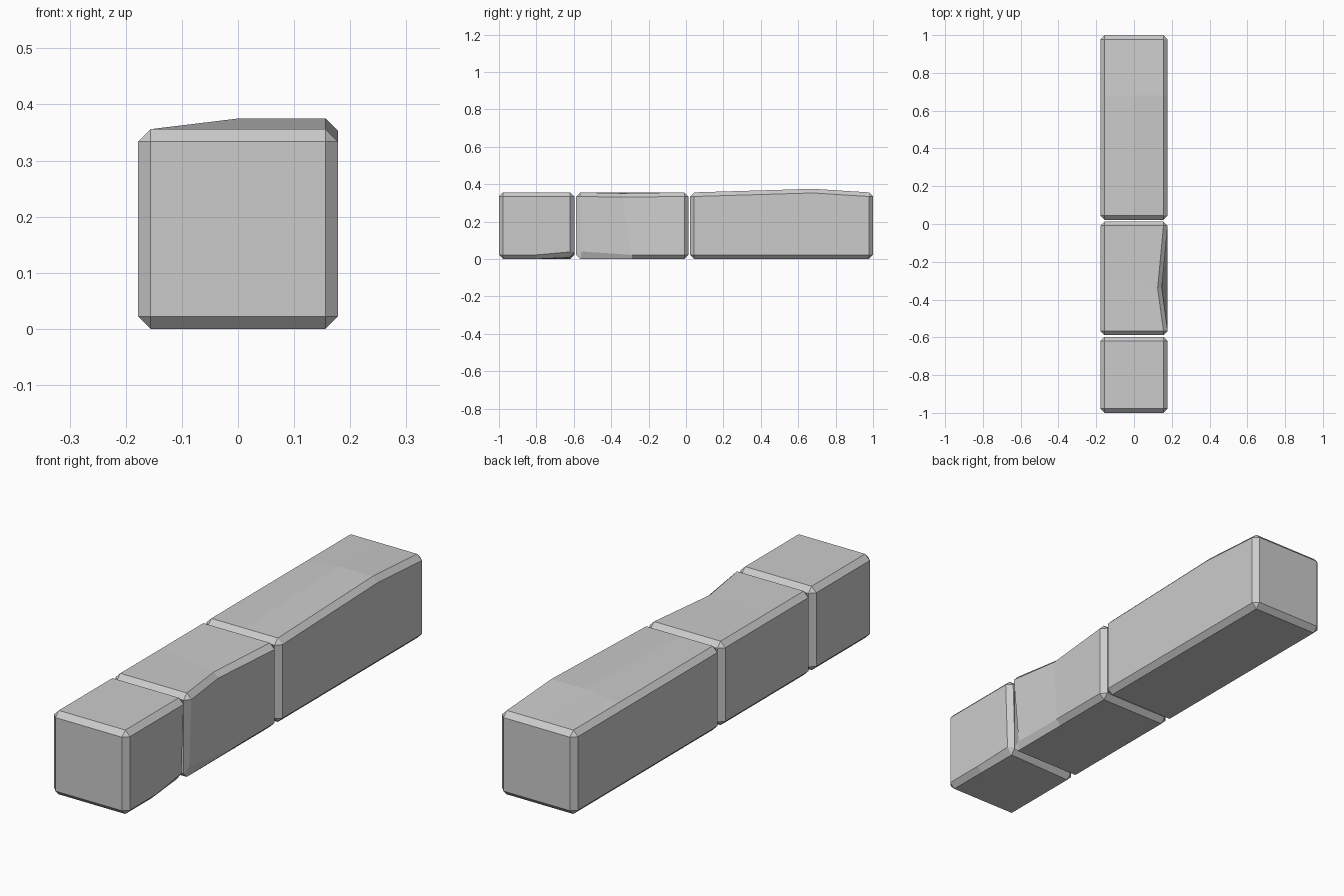
import bpy, bmesh
from mathutils import Vector

if "Cube" in bpy.data.objects:
    bpy.data.objects.remove(bpy.data.objects["Cube"])

W, H, C = 0.178, 0.356, 0.022   # half width, height, chamfer


def block(name, y0, y1, cuts, dents):
    """Chamfered box with loop cuts; dents = [(vertex position, offset)]."""
    bm = bmesh.new()
    bmesh.ops.create_cube(bm, size=1)
    for v in bm.verts:
        v.co = Vector((v.co.x * 2 * W, (y0 + y1) / 2 + v.co.y * (y1 - y0), (v.co.z + 0.5) * H))
    bmesh.ops.bevel(bm, geom=bm.edges[:], offset=C, offset_type='OFFSET',
                    segments=1, profile=0.5, affect='EDGES')
    for co, no in cuts:
        bmesh.ops.bisect_plane(bm, geom=bm.verts[:] + bm.edges[:] + bm.faces[:],
                               plane_co=co, plane_no=no)
    moves = []
    for pos, off in dents:
        p = Vector(pos)
        moves.append((min(bm.verts, key=lambda v: (v.co - p).length), Vector(off)))
    for v, off in moves:
        v.co += off
    bmesh.ops.recalc_face_normals(bm, faces=bm.faces[:])
    me = bpy.data.meshes.new(name)
    bm.to_mesh(me)
    bm.free()
    ob = bpy.data.objects.new(name, me)
    bpy.context.collection.objects.link(ob)
    return ob


X, Y = (1, 0, 0), (0, 1, 0)

# Short front block, worn at its lower right rear corner
ya = -0.597
block("front_block", -1.0, ya, [((0, -0.8, 0), Y)], [
    ((W, ya - C, C), (-0.01, 0, 0.016)),
    ((W - C, ya - C, 0), (-0.01, 0, 0.008)),
    ((W - C, ya, C), (-0.01, 0, 0.014)),
])

# Middle block, dented on the top right edge and lower right front corner
yb = -0.588
block("middle_block", yb, 0.013, [((0, -0.29, 0), Y)], [
    ((W - C, -0.29, H), (-0.031, -0.05, -0.005)),
    ((W, -0.29, H - C), (-0.031, -0.05, -0.003)),
    ((W, yb + C, C), (-0.018, 0.01, 0.018)),
])

# Long rear block with a slight hump on the right half of its top
yc = 0.68
block("rear_block", 0.022, 1.0, [((0, yc, 0), Y), ((0, 0, 0), X)], [
    ((0, yc, H), (0, 0, 0.019)),
    ((W - C, yc, H), (0, 0, 0.019)),
    ((W, yc, H - C), (0, 0, 0.019)),
])
